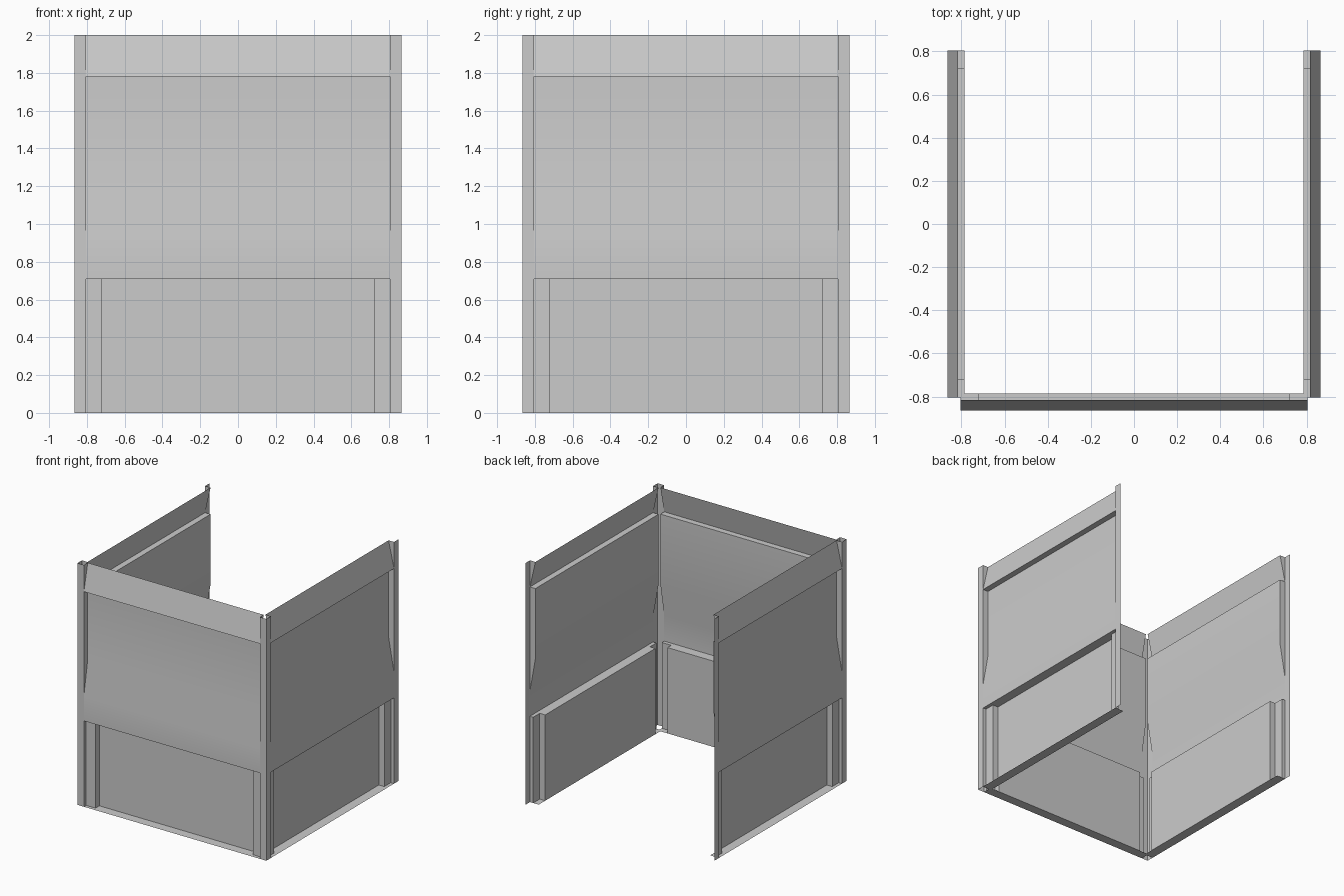
import bpy
import bmesh
from math import radians
from mathutils import Matrix

if "Cube" in bpy.data.objects:
    bpy.data.objects.remove(bpy.data.objects["Cube"], do_unlink=True)

# One grey sheet-metal colour
GREY = (0.6, 0.6, 0.6, 1.0)
grey = bpy.data.materials.new("sheet_grey")
grey.use_nodes = True
grey.diffuse_color = GREY
grey.node_tree.nodes["Principled BSDF"].inputs["Base Color"].default_value = GREY

HALF = 0.805        # half the pressed width of a wall
OUTER = 0.865       # outer plane, measured from the centre
RECESS = 0.815      # recess of the upper panel and top lip
STRIP = 0.835       # shallow strips beside the lower panel
INNER = 0.785       # deepest plane, lower panel
STEP = 0.72         # half width of the lower panel
HEIGHT, LIP, SILL = 2.0, 1.78, 0.71


def make_object(name, faces, angle):
    """Faces are lists of (along, outward, z); angle turns the wall into place."""
    bm = bmesh.new()
    for face in faces:
        bm.faces.new([bm.verts.new((u, -d, z)) for u, d, z in face])
    bmesh.ops.transform(bm, matrix=Matrix.Rotation(radians(angle), 4, "Z"), verts=bm.verts)
    bmesh.ops.remove_doubles(bm, verts=bm.verts, dist=0.0005)
    mesh = bpy.data.meshes.new(name)
    bm.to_mesh(mesh)
    bm.free()
    mesh.materials.append(grey)
    obj = bpy.data.objects.new(name, mesh)
    bpy.context.collection.objects.link(obj)
    bpy.ops.object.select_all(action="DESELECT")
    obj.select_set(True)
    bpy.context.view_layer.objects.active = obj
    bpy.ops.object.shade_smooth_by_angle(angle=radians(30))
    return obj


def end_caps(outline):
    """Matching end faces at both ends of a wall, each facing its middle."""
    left = [(-HALF, d, z) for d, z in outline]
    right = [(HALF, d, z) for d, z in reversed(outline)]
    return [left, right]


def upper_faces():
    # Sloped lip, undercut, recessed panel flaring out to a flush belt
    profile = [(RECESS, HEIGHT), (OUTER, LIP), (RECESS, LIP),
               (RECESS, 1.2), (OUTER, 0.92), (OUTER, SILL)]
    faces = []
    for (d0, z0), (d1, z1) in zip(profile, profile[1:]):
        faces.append([(-HALF, d0, z0), (-HALF, d1, z1), (HALF, d1, z1), (HALF, d0, z0)])
    # End gussets closing the lip and the recess
    faces += end_caps([(RECESS, HEIGHT), (OUTER, HEIGHT), (OUTER, LIP)])
    faces += end_caps(profile[2:5] + [profile[1]])
    return faces


def lower_faces():
    # Stepped plan raised from the floor flange to the sill
    plan = [(-HALF, OUTER), (-HALF, STRIP), (-STEP, STRIP), (-STEP, INNER)]
    plan += [(-u, d) for u, d in reversed(plan)]
    faces = []
    for (u0, d0), (u1, d1) in zip(plan, plan[1:]):
        faces.append([(u0, d0, 0), (u1, d1, 0), (u1, d1, SILL), (u0, d0, SILL)])
    # Underside of the sill
    faces.append([(u, d, SILL) for u, d in reversed(plan)])
    # Floor flange
    faces.append([(-HALF, OUTER, 0), (HALF, OUTER, 0), (HALF, INNER, 0), (-HALF, INNER, 0)])
    return faces


def post_faces():
    # Full-height flat flanges at both ends
    faces = []
    for a, b in ((-OUTER, -HALF), (HALF, OUTER)):
        faces.append([(a, OUTER, 0), (b, OUTER, 0), (b, OUTER, HEIGHT), (a, OUTER, HEIGHT)])
    return faces


# Three identical walls, open at the back
for side, angle in (("front", 0), ("left", 90), ("right", -90)):
    make_object(side + "_upper_panel", upper_faces(), angle)
    make_object(side + "_lower_panel", lower_faces(), angle)
    make_object(side + "_corner_flanges", post_faces(), angle)
